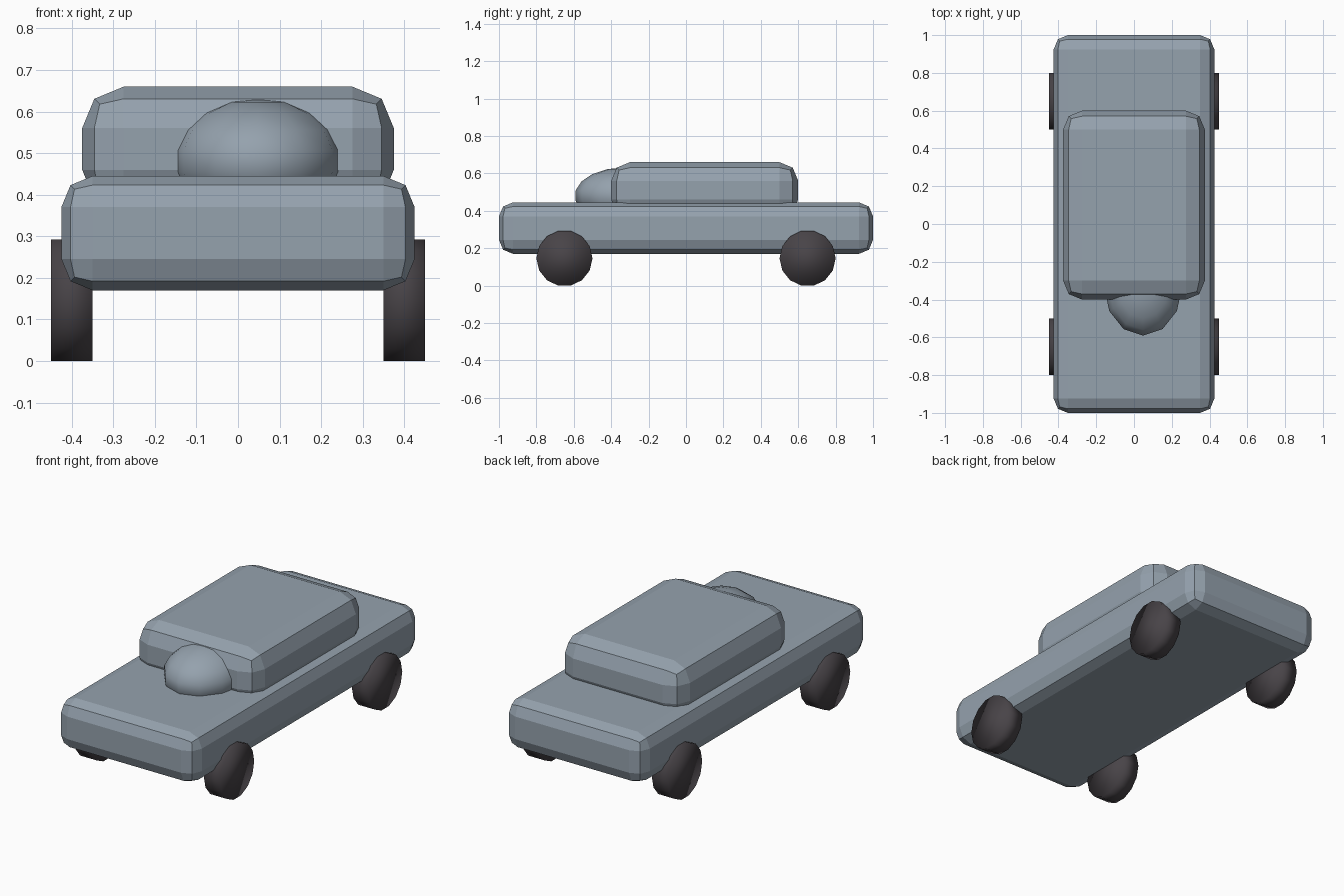
import bpy
import math

if "Cube" in bpy.data.objects:
    bpy.data.objects.remove(bpy.data.objects["Cube"])


def material(name, rgb):
    m = bpy.data.materials.new(name)
    m.diffuse_color = (*rgb, 1)
    m.use_nodes = True
    m.node_tree.nodes["Principled BSDF"].inputs["Base Color"].default_value = m.diffuse_color
    return m


paint = material("blue_grey_paint", (0.30, 0.36, 0.42))
rubber = material("dark_rubber", (0.065, 0.057, 0.064))


def rounded_box(name, low, high, radius):
    """Box between two corners with a two-step rounded edge."""
    bpy.ops.mesh.primitive_cube_add(size=1, location=[(a + b) / 2 for a, b in zip(low, high)])
    o = bpy.context.object
    o.name = name
    o.scale = [b - a for a, b in zip(low, high)]
    bpy.ops.object.transform_apply(location=False, rotation=False, scale=True)
    bevel = o.modifiers.new("rounding", 'BEVEL')
    bevel.width = radius
    bevel.segments = 2
    o.data.materials.append(paint)
    return o


# Lower body and cabin
rounded_box("body", (-0.425, -1.0, 0.17), (0.425, 1.0, 0.445), 0.075)
rounded_box("cabin", (-0.375, -0.4, 0.36), (0.375, 0.6, 0.66), 0.1)

# Smooth bulge at the front of the cabin, slightly off centre
bpy.ops.mesh.primitive_uv_sphere_add(segments=12, ring_count=9, radius=1, location=(0.048, -0.33, 0.481))
bulge = bpy.context.object
bulge.name = "front_bulge"
bulge.scale = (0.21, 0.265, 0.151)
bpy.ops.object.transform_apply(location=False, rotation=False, scale=True)
bpy.ops.object.shade_smooth()
bulge.data.materials.append(paint)

# Four wheels, fourteen sides each, a corner pointing forward and a flat on the ground
SIDES, RADIUS = 14, 0.15
for end, y in (("front", -0.65), ("rear", 0.65)):
    for side, x in (("left", -0.4), ("right", 0.4)):
        bpy.ops.mesh.primitive_cylinder_add(
            vertices=SIDES, radius=RADIUS, depth=0.1,
            location=(x, y, RADIUS * math.cos(math.pi / SIDES)),
            rotation=(0, math.pi / 2, 0))
        wheel = bpy.context.object
        wheel.name = f"{end}_{side}_wheel"
        bpy.ops.object.shade_smooth()
        wheel.data.materials.append(rubber)
